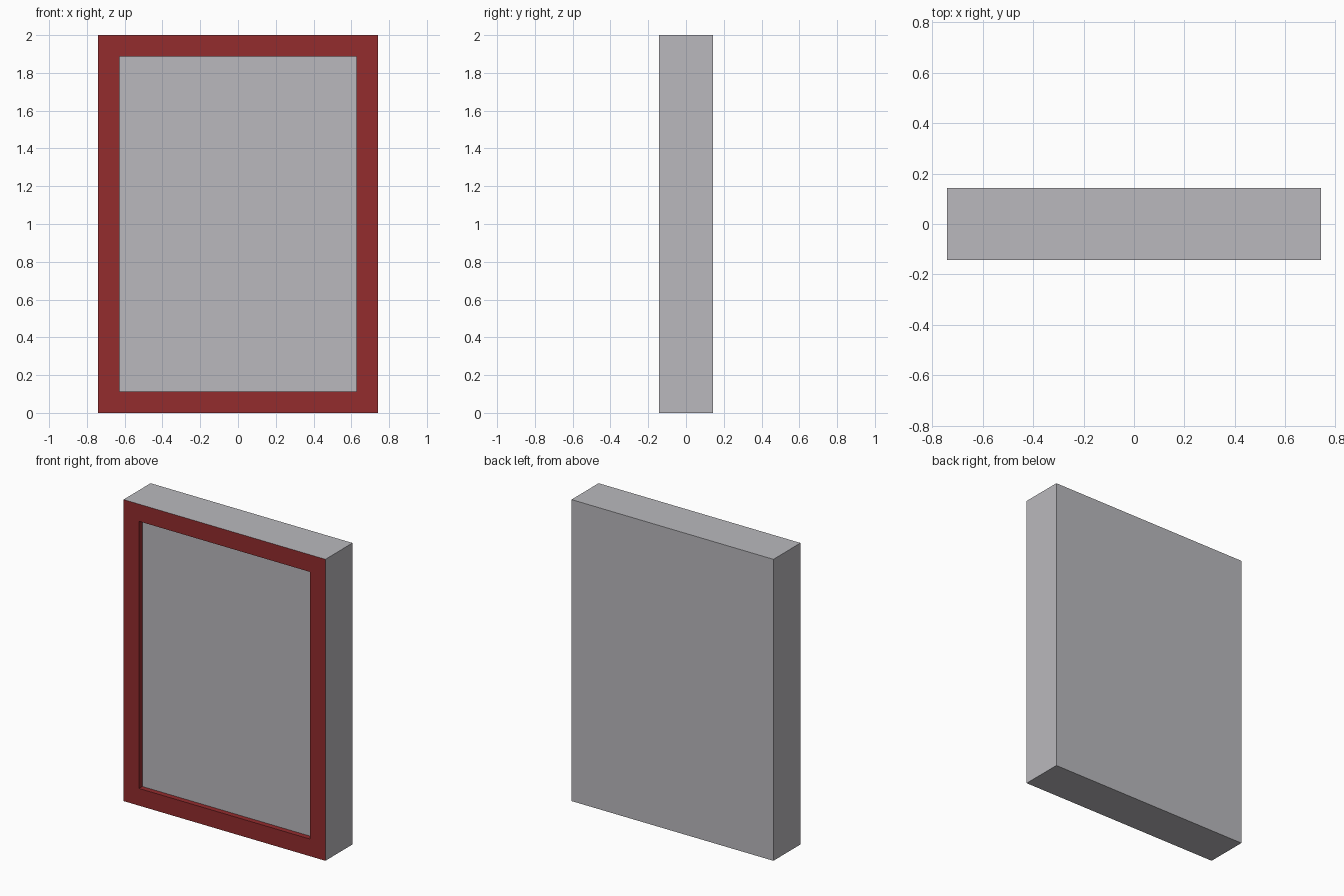
import bpy
import bmesh
from mathutils import Vector

if "Cube" in bpy.data.objects:
    bpy.data.objects.remove(bpy.data.objects["Cube"], do_unlink=True)

WIDTH, DEPTH, HEIGHT = 1.482, 0.284, 2.0
BORDER, RECESS = 0.161, 0.035


def make_material(name, rgb):
    mat = bpy.data.materials.new(name)
    mat.use_nodes = True
    mat.diffuse_color = (*rgb, 1)
    mat.node_tree.nodes["Principled BSDF"].inputs["Base Color"].default_value = (*rgb, 1)
    return mat


grey = make_material("light grey", (0.49, 0.485, 0.51))
red = make_material("dark red", (0.292, 0.025, 0.027))

# Slab body
bm = bmesh.new()
bmesh.ops.create_cube(bm, size=1)
bmesh.ops.scale(bm, vec=(WIDTH, DEPTH, HEIGHT), verts=bm.verts)
bmesh.ops.translate(bm, vec=(0, 0, HEIGHT / 2), verts=bm.verts)

# Red border around the front
bm.normal_update()
panel = min(bm.faces, key=lambda f: f.normal.y)
border = bmesh.ops.inset_region(bm, faces=[panel], thickness=BORDER)["faces"]

# Recessed grey panel with red reveal walls
walls = bmesh.ops.inset_region(bm, faces=[panel], thickness=0)["faces"]
bmesh.ops.translate(bm, vec=Vector((0, RECESS, 0)), verts=panel.verts)
for face in border + walls:
    face.material_index = 1
bm.normal_update()

mesh = bpy.data.meshes.new("framed_panel")
bm.to_mesh(mesh)
bm.free()
mesh.materials.append(grey)
mesh.materials.append(red)
bpy.context.collection.objects.link(bpy.data.objects.new("framed_panel", mesh))
